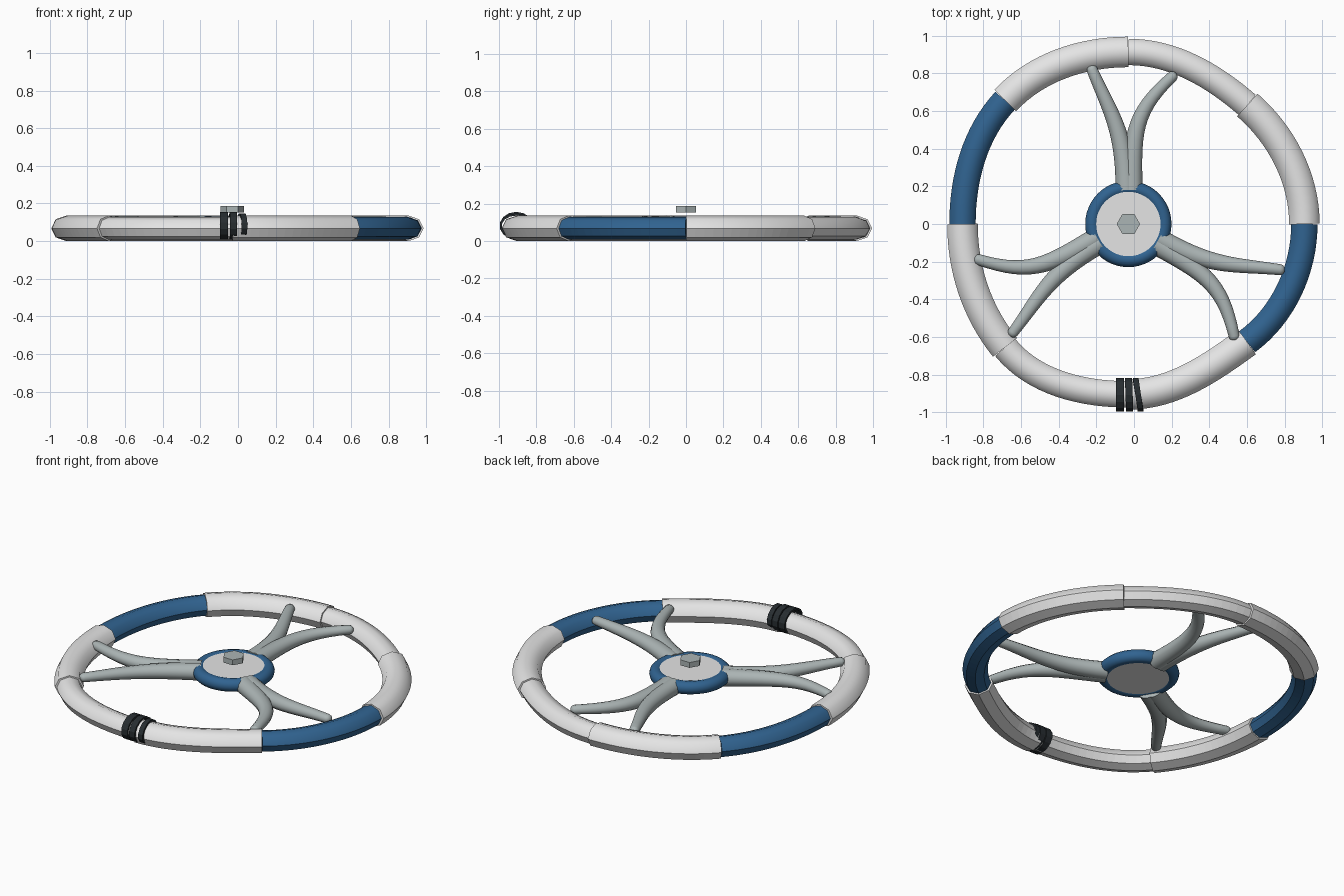
import bpy, bmesh, math
from math import sin, cos, pi, radians
from mathutils import Vector, Matrix
from mathutils.geometry import interpolate_bezier

if "Cube" in bpy.data.objects:
    bpy.data.objects.remove(bpy.data.objects["Cube"])


def material(name, r, g, b):
    m = bpy.data.materials.new(name)
    m.use_nodes = True
    m.diffuse_color = (r, g, b, 1)
    bsdf = m.node_tree.nodes["Principled BSDF"]
    bsdf.inputs["Base Color"].default_value = (r, g, b, 1)
    bsdf.inputs["Roughness"].default_value = 0.6
    return m


WHITE = material("white", 0.78, 0.78, 0.78)
BLUE = material("blue", 0.03, 0.125, 0.28)
STEEL = material("grey steel", 0.41, 0.46, 0.46)
BLACK = material("black tape", 0.02, 0.026, 0.03)

HUB = Vector((-0.03, 0, 0))
RIM_Z = 0.068


def finish(name, bm, mat):
    bmesh.ops.recalc_face_normals(bm, faces=bm.faces)
    me = bpy.data.meshes.new(name)
    bm.to_mesh(me)
    bm.free()
    me.materials.append(mat)
    ob = bpy.data.objects.new(name, me)
    bpy.context.collection.objects.link(ob)
    return ob


def smooth(ob, angle):
    bpy.ops.object.select_all(action='DESELECT')
    ob.select_set(True)
    bpy.context.view_layer.objects.active = ob
    bpy.ops.object.shade_smooth_by_angle(angle=radians(angle))


def sweep(name, path, sizes, sides, mat):
    """Capped tube along a path; sizes holds (sideways, vertical) radii."""
    bm = bmesh.new()
    rings = []
    for i, p in enumerate(path):
        along = path[min(i + 1, len(path) - 1)] - path[max(i - 1, 0)]
        side = along.cross(Vector((0, 0, 1))).normalized()
        w, h = sizes[i]
        rings.append([bm.verts.new(p + side * w * cos(a) + Vector((0, 0, h * sin(a))))
                      for a in (2 * pi * k / sides for k in range(sides))])
    for r0, r1 in zip(rings, rings[1:]):
        for k in range(sides):
            n = (k + 1) % sides
            f = bm.faces.new((r0[k], r0[n], r1[n], r1[k]))
            f.smooth = k < sides // 2  # rounded top, faceted underside
    bm.faces.new(rings[0])
    bm.faces.new(rings[-1])
    return finish(name, bm, mat)


# Rim: eight overlapping sleeves between joints (x, y, heading in degrees)
joints = [(0.905, 0, 90), (0.602, 0.632, 139), (-0.03, 0.914, 180),
          (-0.684, 0.656, 227), (-0.911, 0, 270), (-0.685, -0.655, 309),
          (-0.03, -0.905, 360), (0.6, -0.626, 396)]
for i in range(8):
    x0, y0, h0 = joints[i]
    x1, y1, h1 = joints[(i + 1) % 8]
    p0, p1 = Vector((x0, y0, RIM_Z)), Vector((x1, y1, RIM_Z))
    reach = (p1 - p0).length * 0.345
    t0 = Vector((cos(radians(h0)), sin(radians(h0)), 0)) * reach
    t1 = Vector((cos(radians(h1)), sin(radians(h1)), 0)) * reach
    path = interpolate_bezier(p0, p0 + t0, p1 - t1, p1, 17)
    size = (0.081, 0.068) if i % 2 == 0 else (0.07, 0.06)
    sweep(f"rim_sleeve_{i + 1}", path, [size] * 17, 8, BLUE if i in (3, 7) else WHITE)

# Spokes: three forked pairs, each branch tapering to a rounded tip
branches = {
    "left": [(-0.012, 0.18, 0.085), (-0.02, 0.5, 0.085), (-0.1, 0.6, 0.1), (-0.193, 0.82, 0.106)],
    "right": [(0.02, 0.18, 0.085), (0.02, 0.5, 0.085), (0.035, 0.6, 0.1), (0.235, 0.785, 0.106)],
}
for s in range(3):
    turn = Matrix.Translation(HUB) @ Matrix.Rotation(2 * pi * s / 3, 4, 'Z')
    for side, pts in branches.items():
        path = interpolate_bezier(*[turn @ Vector(p) for p in pts], 15)
        radii = [0.056 - 0.027 * i / 14 for i in range(15)]
        tip, d = path[-1].copy(), (path[-1] - path[-2]).normalized()
        for a in (30, 60, 80):
            path.append(tip + d * 0.024 * sin(radians(a)))
            radii.append(0.029 * cos(radians(a)))
        ob = sweep(f"spoke_{s + 1}_{side}", path, [(r, r * 0.9) for r in radii], 12, STEEL)
        smooth(ob, 50)

# Hub ring
bpy.ops.mesh.primitive_torus_add(location=HUB + Vector((0, 0, 0.093)), major_radius=0.191,
                                 minor_radius=0.038, major_segments=48, minor_segments=12)
ring = bpy.context.object
ring.name = "hub_ring"
ring.data.materials.append(BLUE)
smooth(ring, 40)


def disc(name, radius, z0, z1, sides, mat):
    bm = bmesh.new()
    bmesh.ops.create_cone(bm, cap_ends=True, segments=sides, radius1=radius, radius2=radius,
                          depth=z1 - z0,
                          matrix=Matrix.Translation(HUB + Vector((0, 0, (z0 + z1) / 2)))
                          @ Matrix.Rotation(pi / 2, 4, 'Z'))
    return finish(name, bm, mat)


# Hub plate and centre nut
smooth(disc("hub_plate", 0.18, 0.06, 0.125, 48, WHITE), 40)
disc("centre_nut", 0.062, 0.153, 0.186, 6, STEEL)


# Tape: thin bands wrapped round the bottom of the rim
def band(name, x, lean, width, height):
    bm = bmesh.new()
    sides, loops = 14, []
    for k in range(sides):
        a = 2 * pi * k / sides
        loop = []
        for dx, shrink in ((-1, 0), (1, 0), (1, 0.012), (-1, 0.012)):
            loop.append(bm.verts.new((x + dx * width / 2 - lean * sin(a),
                                      -0.907 + (0.09 - shrink) * sin(a),
                                      0.082 + (height - shrink) * cos(a))))
        loops.append(loop)
    for k in range(sides):
        a, b = loops[k], loops[(k + 1) % sides]
        for j in range(4):
            n = (j + 1) % 4
            bm.faces.new((a[j], a[n], b[n], b[j]))
    finish(name, bm, BLACK)


band("tape_band_1", -0.074, 0, 0.042, 0.074)
band("tape_band_2", -0.026, 0.003, 0.038, 0.074)
band("tape_band_3", 0.022, 0.013, 0.03, 0.066)
